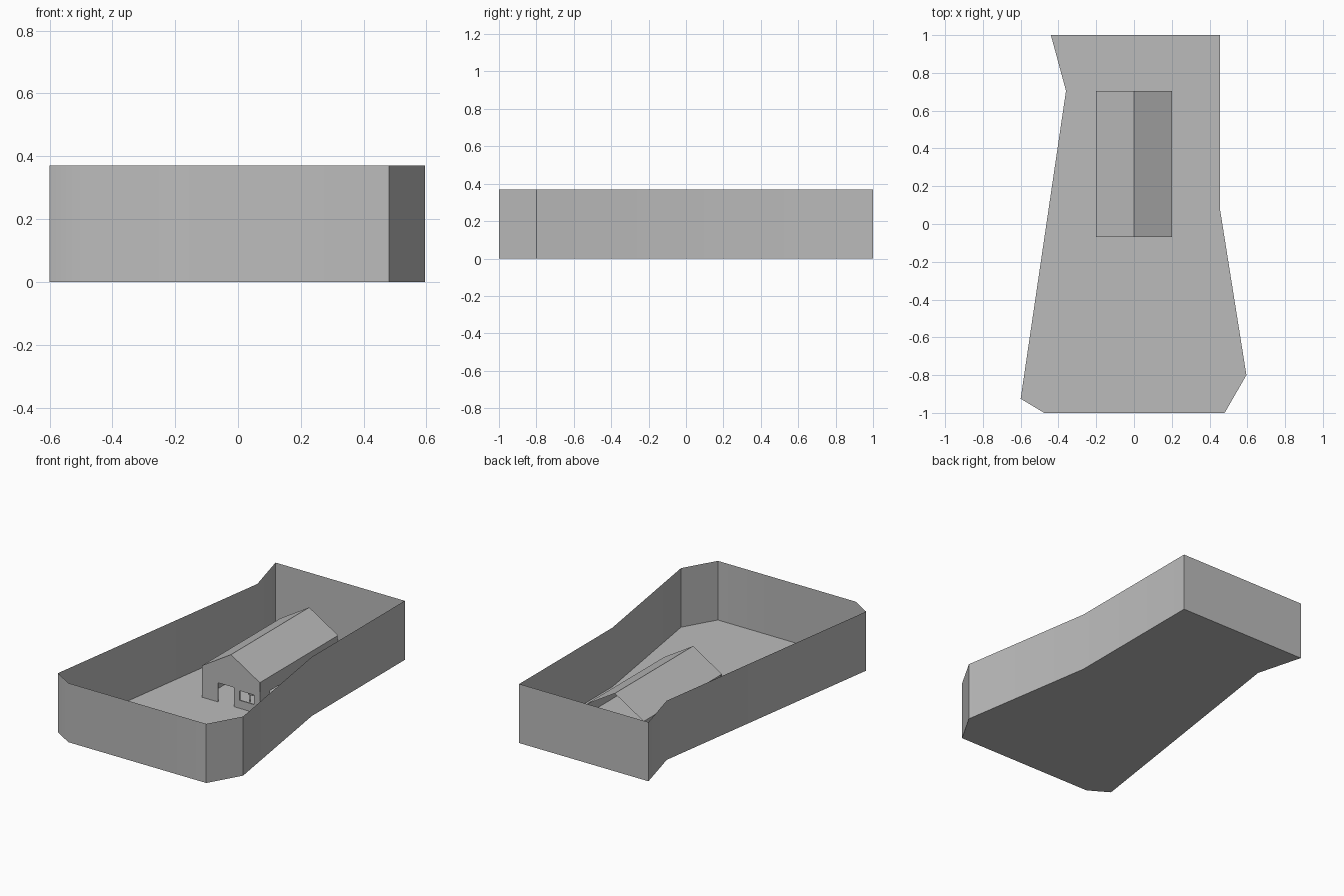
import bpy
import math

if "Cube" in bpy.data.objects:
    bpy.data.objects.remove(bpy.data.objects["Cube"])

grey = bpy.data.materials.new("plain grey")
grey.diffuse_color = (0.5, 0.5, 0.5, 1)
grey.use_nodes = True
grey.node_tree.nodes["Principled BSDF"].inputs["Base Color"].default_value = grey.diffuse_color


def add_mesh(name, verts, faces):
    mesh = bpy.data.meshes.new(name)
    mesh.from_pydata(verts, [], faces)
    mesh.materials.append(grey)
    ob = bpy.data.objects.new(name, mesh)
    bpy.context.collection.objects.link(ob)
    return ob


def box(name, x0, x1, y0, y1, z0, z1):
    v = [(x, y, z) for z in (z0, z1) for x, y in ((x0, y0), (x1, y0), (x1, y1), (x0, y1))]
    return add_mesh(name, v, [(3, 2, 1, 0), (4, 5, 6, 7), (0, 1, 5, 4),
                              (1, 2, 6, 5), (2, 3, 7, 6), (3, 0, 4, 7)])


def wall(name, along, pos, start, end, top, openings):
    """Thin wall along x or y; openings are (from, to, sill, head)."""
    t = 0.008

    def piece(a, b, z0, z1):
        if b - a > 0.001 and z1 - z0 > 0.001:
            if along == "x":
                box(name, a, b, pos, pos + t, z0, z1)
            else:
                box(name, pos, pos + t, a, b, z0, z1)

    cursor = start
    for a, b, sill, head in openings:
        piece(cursor, a, 0, top)
        piece(a, b, 0, sill)
        piece(a, b, head, top)
        cursor = b
    piece(cursor, end, 0, top)


# Plot of land, counter-clockwise
plot = [(-0.475, -1), (0.48, -1), (0.595, -0.80), (0.455, 0.08),
        (0.455, 1), (-0.44, 1), (-0.36, 0.705), (-0.60, -0.925)]
n = len(plot)
add_mesh("ground", [(x, y, 0) for x, y in plot], [tuple(range(n))])

# Thin boundary wall around the plot
H = 0.37
fence = add_mesh("boundary_wall", [(x, y, z) for z in (0, H) for x, y in plot],
                 [(i, (i + 1) % n, n + (i + 1) % n, n + i) for i in range(n)])
bpy.context.view_layer.objects.active = fence
fence.select_set(True)
bpy.ops.object.shade_smooth_by_angle(angle=math.radians(35))

# House shell
W, Y0, Y1 = 0.2, -0.07, 0.705
CEIL, EAVE, RIDGE = 0.135, 0.198, 0.32
wall("front_wall", "x", Y0, -W, W, CEIL,
     [(-0.09, 0.02, 0, 0.12), (0.06, 0.16, 0.05, 0.11)])
wall("back_wall", "x", Y1 - 0.008, -W, W, CEIL, [(-0.16, -0.02, 0, 0.11)])
windows = [(y, y + 0.09, 0.05, 0.11) for y in (0.03, 0.24, 0.5)]
wall("right_wall", "y", W - 0.008, Y0 + 0.008, Y1 - 0.008, EAVE, windows)
wall("left_wall", "y", -W, Y0 + 0.008, Y1 - 0.008, EAVE, windows)
wall("inner_wall", "x", 0.32, -W + 0.008, W - 0.008, CEIL, [(-0.04, 0.05, 0, 0.11)])
box("ceiling", -W + 0.008, W - 0.008, Y0 + 0.008, Y1, CEIL, CEIL + 0.004)

# Front gable above the ceiling
gable = [(-W, CEIL), (W, CEIL), (W, EAVE), (0, RIDGE), (-W, EAVE)]
add_mesh("front_gable", [(x, Y0, z) for x, z in gable], [(0, 1, 2, 3, 4)])

# Two roof slopes
for name, s in (("roof_right", 1), ("roof_left", -1)):
    quad = (0, 1, 2, 3) if s > 0 else (3, 2, 1, 0)
    add_mesh(name, [(0, Y0, RIDGE), (s * W, Y0, EAVE), (s * W, Y1, EAVE), (0, Y1, RIDGE)],
             [quad])

# Simple furniture near the entrance
box("table_top", 0.05, 0.13, 0.03, 0.10, 0.045, 0.052)
for x in (0.055, 0.12):
    for y in (0.035, 0.09):
        box("table_leg", x, x + 0.005, y, y + 0.005, 0, 0.045)
box("cabinet", -0.18, -0.12, 0.20, 0.30, 0, 0.08)
